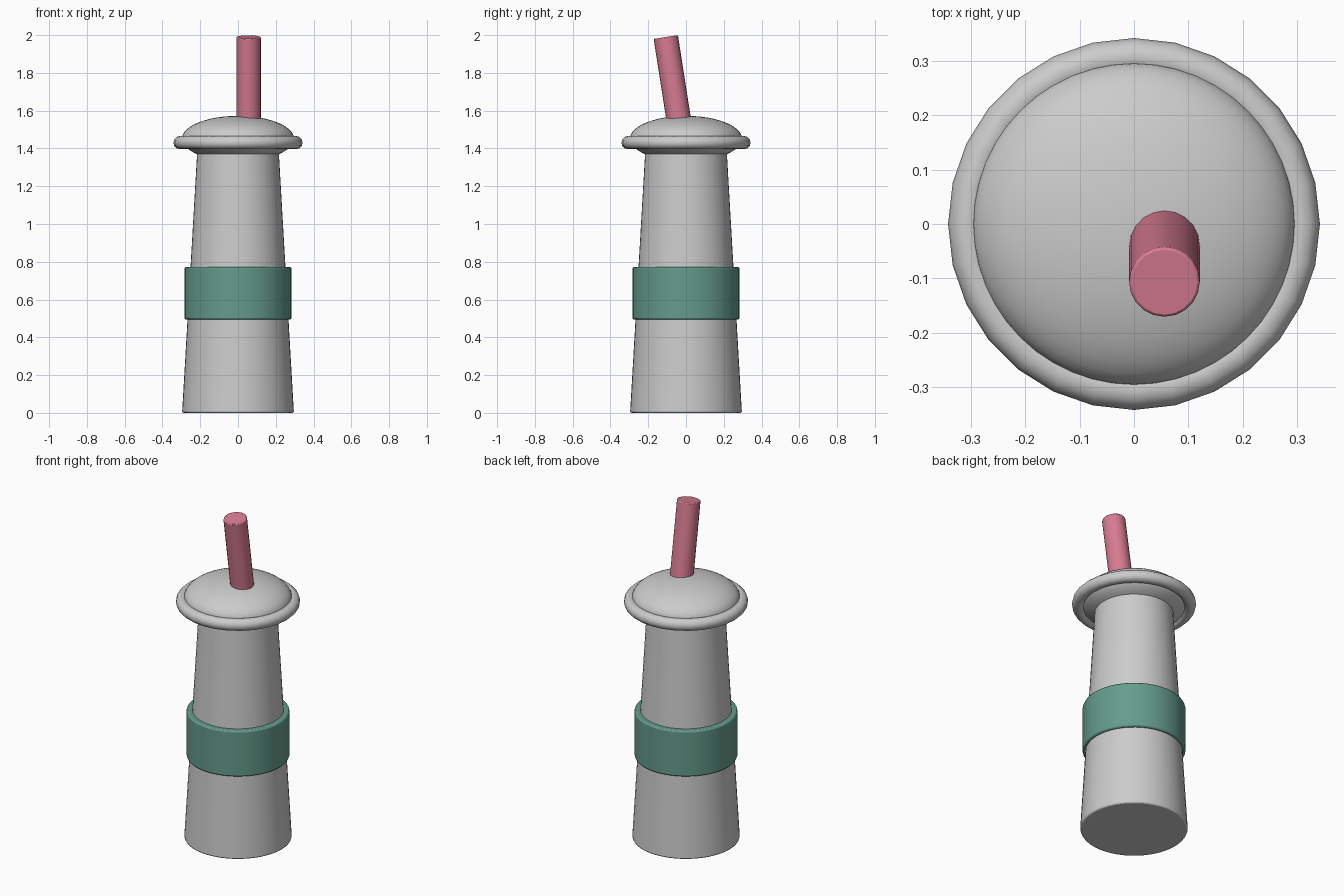
import bpy
from math import radians
from mathutils import Vector

if "Cube" in bpy.data.objects:
    bpy.data.objects.remove(bpy.data.objects["Cube"])


def finish(obj, name, color=None, bevel=0.0):
    obj.name = name
    if bevel:
        mod = obj.modifiers.new("soft_edge", 'BEVEL')
        mod.width = bevel
        mod.segments = 2
        mod.limit_method = 'ANGLE'
        mod.angle_limit = radians(40)
    bpy.ops.object.shade_smooth_by_angle(angle=radians(40))
    if color:
        mat = bpy.data.materials.new(name + "_colour")
        mat.diffuse_color = color
        mat.use_nodes = True
        mat.node_tree.nodes["Principled BSDF"].inputs["Base Color"].default_value = mat.diffuse_color
        obj.data.materials.append(mat)
    return obj


def cone(name, r_low, r_high, z_low, z_high, sides, color=None, bevel=0.0):
    bpy.ops.mesh.primitive_cone_add(vertices=sides, radius1=r_low, radius2=r_high,
                                    depth=z_high - z_low,
                                    location=(0, 0, (z_low + z_high) / 2))
    return finish(bpy.context.object, name, color, bevel)


# Tapered cup body and the sleeve around it
cone("cup_body", 0.296, 0.215, 0.0, 1.40, 48, bevel=0.008)
cone("sleeve", 0.283, 0.283, 0.495, 0.772, 48, (0.13, 0.33, 0.26, 1), 0.008)

# Domed lid: flattened sphere
bpy.ops.mesh.primitive_uv_sphere_add(segments=48, ring_count=24, radius=1,
                                     location=(0, 0, 1.452))
lid = bpy.context.object
lid.scale = (0.297, 0.297, 0.1206)
bpy.ops.object.transform_apply(location=False, rotation=False, scale=True)
finish(lid, "lid_dome")

# Rolled rim of the lid
bpy.ops.mesh.primitive_torus_add(major_segments=28, minor_segments=12,
                                 major_radius=0.307, minor_radius=0.035,
                                 location=(0, 0, 1.431))
finish(bpy.context.object, "lid_rim")

# Straw leaning to the front
top, through = Vector((0.056, -0.107, 1.99)), Vector((0.056, -0.041, 1.567))
axis = (top - through).normalized()
length = 0.52
bpy.ops.mesh.primitive_cylinder_add(vertices=20, radius=0.065, depth=length,
                                    location=top - axis * length / 2,
                                    rotation=axis.to_track_quat('Z', 'Y').to_euler())
finish(bpy.context.object, "straw", (0.68, 0.2, 0.29, 1), 0.005)
